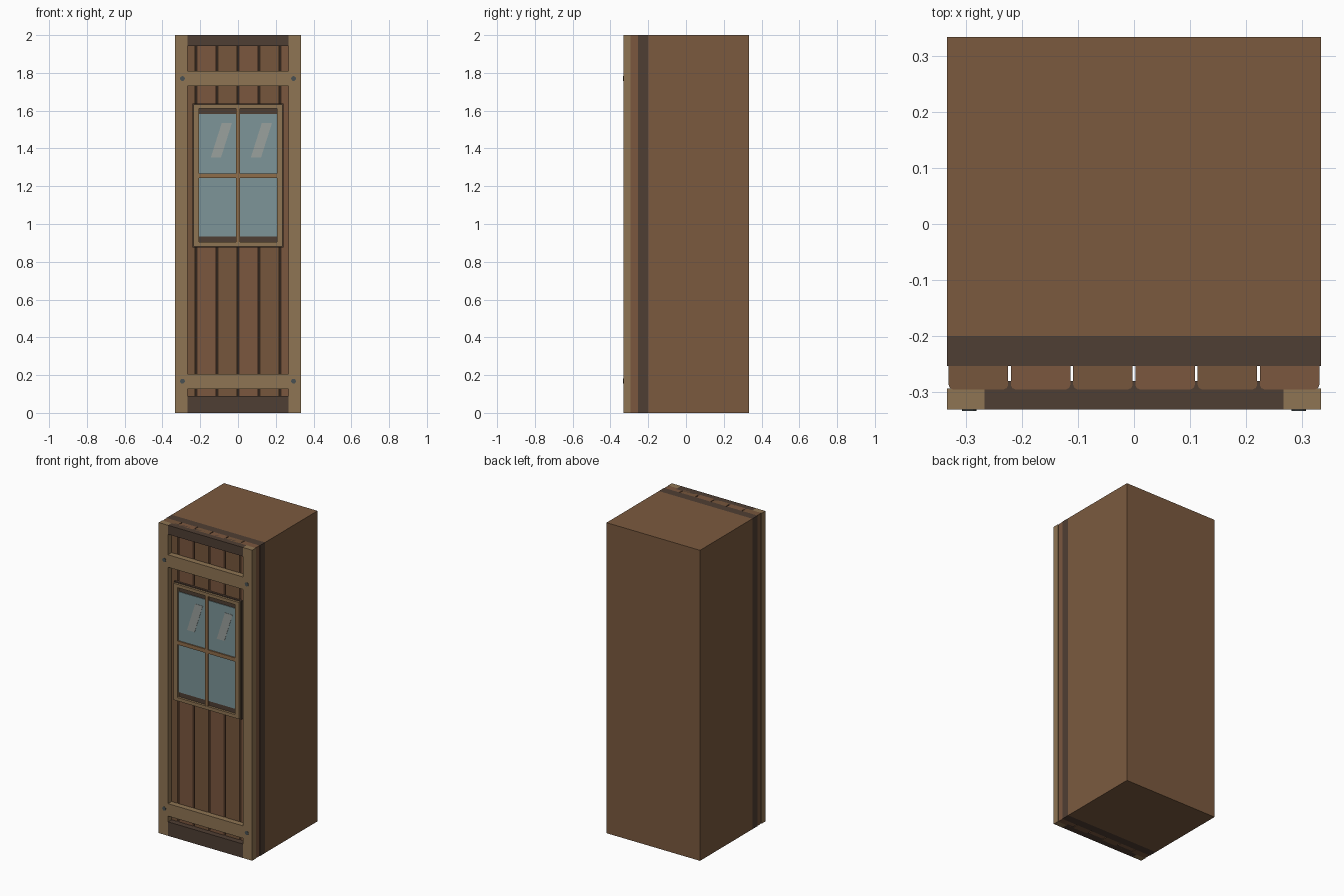
import bpy, bmesh, math

if "Cube" in bpy.data.objects:
    bpy.data.objects.remove(bpy.data.objects["Cube"])


def lin(c):
    return c / 12.92 if c <= 0.04045 else ((c + 0.055) / 1.055) ** 2.4


def material(name, hexcode):
    m = bpy.data.materials.new(name)
    rgb = [lin(int(hexcode[i:i + 2], 16) / 255) for i in (0, 2, 4)]
    m.diffuse_color = (*rgb, 1)
    m.use_nodes = True
    m.node_tree.nodes["Principled BSDF"].inputs["Base Color"].default_value = m.diffuse_color
    return m


BROWN = material("brown_wood", "7b5a3f")
PLANK_A = material("plank_wood", "76563c")
PLANK_B = material("plank_wood_red", "7b573f")
TAN = material("tan_wood", "8f7553")
DARK = material("dark_wood", "4f3e33")
MUNTIN = material("muntin_wood", "8f6d4a")
GLASS = material("glass", "7d9598")
GLINT = material("glint", "9aa19e")
METAL = material("metal", "485052")


def prism(name, pts, direction, mat):
    """Extrude a flat polygon along a direction."""
    bm = bmesh.new()
    face = bm.faces.new([bm.verts.new(p) for p in pts])
    ext = bmesh.ops.extrude_face_region(bm, geom=[face])["geom"]
    bmesh.ops.translate(bm, vec=direction,
                        verts=[v for v in ext if isinstance(v, bmesh.types.BMVert)])
    bmesh.ops.recalc_face_normals(bm, faces=bm.faces)
    me = bpy.data.meshes.new(name)
    bm.to_mesh(me)
    bm.free()
    me.materials.append(mat)
    ob = bpy.data.objects.new(name, me)
    bpy.context.collection.objects.link(ob)
    return ob


def box(name, x, y, z, mat):
    pts = [(x[0], y[0], z[0]), (x[1], y[0], z[0]), (x[1], y[1], z[0]), (x[0], y[1], z[0])]
    return prism(name, pts, (0, 0, z[1] - z[0]), mat)


W = 0.333

# Solid body and dark backing layer
box("wall_body", (-W, W), (-0.2, W), (0, 2), BROWN)
box("backing_layer", (-W, W), (-0.253, -0.2), (0, 2), DARK)

# Six vertical planks with chamfered front corners
step, gap, ch = 2 * W / 6, 0.0025, 0.008
for i in range(6):
    a, b = -W + i * step + gap, -W + (i + 1) * step - gap
    yb, yf = -0.253, -0.295
    prof = [(a, yb), (b, yb), (b, yf + ch), (b - ch * 0.3, yf + ch * 0.3), (b - ch, yf),
            (a + ch, yf), (a + ch * 0.3, yf + ch * 0.3), (a, yf + ch)]
    prism(f"plank_{i + 1}", [(x, y, 0) for x, y in prof], (0, 0, 2),
          PLANK_B if i in (1, 3, 5) else PLANK_A)

# Corner posts with bolts
for s, side in ((-1, "left"), (1, "right")):
    xs = sorted((s * 0.267, s * W))
    box(f"{side}_post", xs, (-0.331, -0.293), (0, 2), TAN)
    for zc, lvl in ((0.168, "lower"), (1.77, "upper")):
        ring = [(s * 0.294 + 0.013 * math.cos(k * math.pi / 6), -0.333,
                 zc + 0.013 * math.sin(k * math.pi / 6)) for k in range(12)]
        prism(f"{side}_{lvl}_bolt", ring, (0, 0.02, 0), METAL)

# Dark sill and header, tan cross rails
for name, z in (("sill", (0, 0.09)), ("header", (1.942, 2))):
    box(name, (-0.267, 0.267), (-0.331, -0.28), z, DARK)
for name, z in (("lower_rail", (0.127, 0.207)), ("upper_rail", (1.73, 1.81))):
    box(name, (-0.267, 0.267), (-0.331, -0.293), z, TAN)

# Window: dark casing, frame bars, glass, muntins, glints
box("window_casing", (-0.241, 0.241), (-0.308, -0.28), (0.876, 1.638), DARK)
fy = (-0.323, -0.3)
for s, side in ((-1, "left"), (1, "right")):
    box(f"window_{side}_stile", sorted((s * 0.206, s * 0.235)), fy, (0.882, 1.633), TAN)
for name, z in (("bottom", (0.882, 0.904)), ("top", (1.612, 1.633))):
    box(f"window_{name}_bar", (-0.206, 0.206), fy, z, TAN)
box("window_glass", (-0.206, 0.206), (-0.312, -0.305), (0.935, 1.582), GLASS)
box("vertical_muntin", (-0.01, 0.01), (-0.321, -0.307), (0.904, 1.612), MUNTIN)
box("horizontal_muntin", (-0.206, 0.206), (-0.320, -0.307), (1.243, 1.267), MUNTIN)
for i, x in enumerate((-0.144, 0.068)):
    pts = [(x, 1.352), (x + 0.054, 1.352), (x + 0.112, 1.535), (x + 0.058, 1.535)]
    prism(f"glass_glint_{i + 1}", [(px, -0.3135, pz) for px, pz in pts], (0, 0.003, 0), GLINT)
